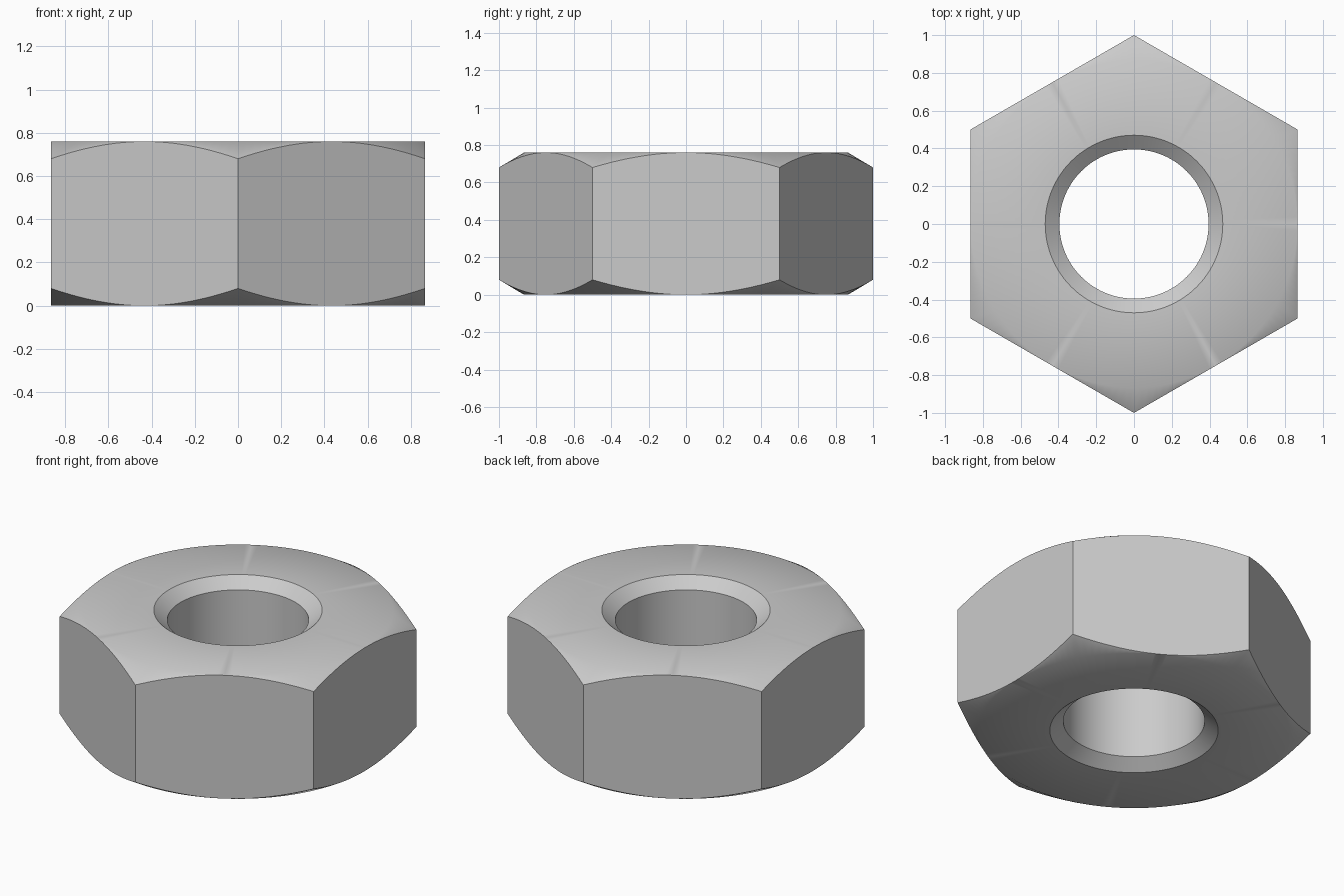
import bpy, bmesh
from math import cos, sin, pi, tan, radians

cube = bpy.data.objects.get("Cube")
if cube:
    bpy.data.objects.remove(cube, do_unlink=True)

HEIGHT = 0.76
FLAT = cos(pi / 6)             # centre to flat side
BORE, MOUTH, SINK = 0.395, 0.47, 0.06
STEPS = 144                    # columns around, a multiple of twelve


def hex_radius(a):
    """Distance to the hexagon outline, corners on +y and -y."""
    return FLAT / cos((a + pi / 6) % (pi / 3) - pi / 6)


def section(a):
    """Closed radial section of the nut at one angle."""
    r = hex_radius(a)
    drop = (r - FLAT) * tan(radians(30.8))
    half = [(BORE, SINK), (MOUTH, 0), (FLAT, 0), (r, drop)]
    return half + [(d, HEIGHT - z) for d, z in reversed(half)]


# Plain grey steel
steel = bpy.data.materials.new("grey steel")
steel.use_nodes = True
colour = (0.6, 0.6, 0.6, 1)
steel.diffuse_color = colour
steel.node_tree.nodes["Principled BSDF"].inputs["Base Color"].default_value = colour

# Hexagonal body with rounded-off corners and countersunk bore
bm = bmesh.new()
columns = []
for i in range(STEPS):
    a = 2 * pi * i / STEPS
    columns.append([bm.verts.new((d * cos(a), d * sin(a), z)) for d, z in section(a)])
for i, col in enumerate(columns):
    nxt = columns[(i + 1) % STEPS]
    for j in range(len(col)):
        k = (j + 1) % len(col)
        bm.faces.new((col[j], nxt[j], nxt[k], col[k]))
bmesh.ops.remove_doubles(bm, verts=bm.verts, dist=1e-5)
bmesh.ops.recalc_face_normals(bm, faces=bm.faces)
mesh = bpy.data.meshes.new("hex_nut")
bm.to_mesh(mesh)
bm.free()
mesh.materials.append(steel)
nut = bpy.data.objects.new("hex_nut", mesh)
bpy.context.collection.objects.link(nut)

# Smooth bore and corner cones, crisp edges between them
bpy.ops.object.select_all(action="DESELECT")
nut.select_set(True)
bpy.context.view_layer.objects.active = nut
bpy.ops.object.shade_smooth_by_angle(angle=radians(35))
